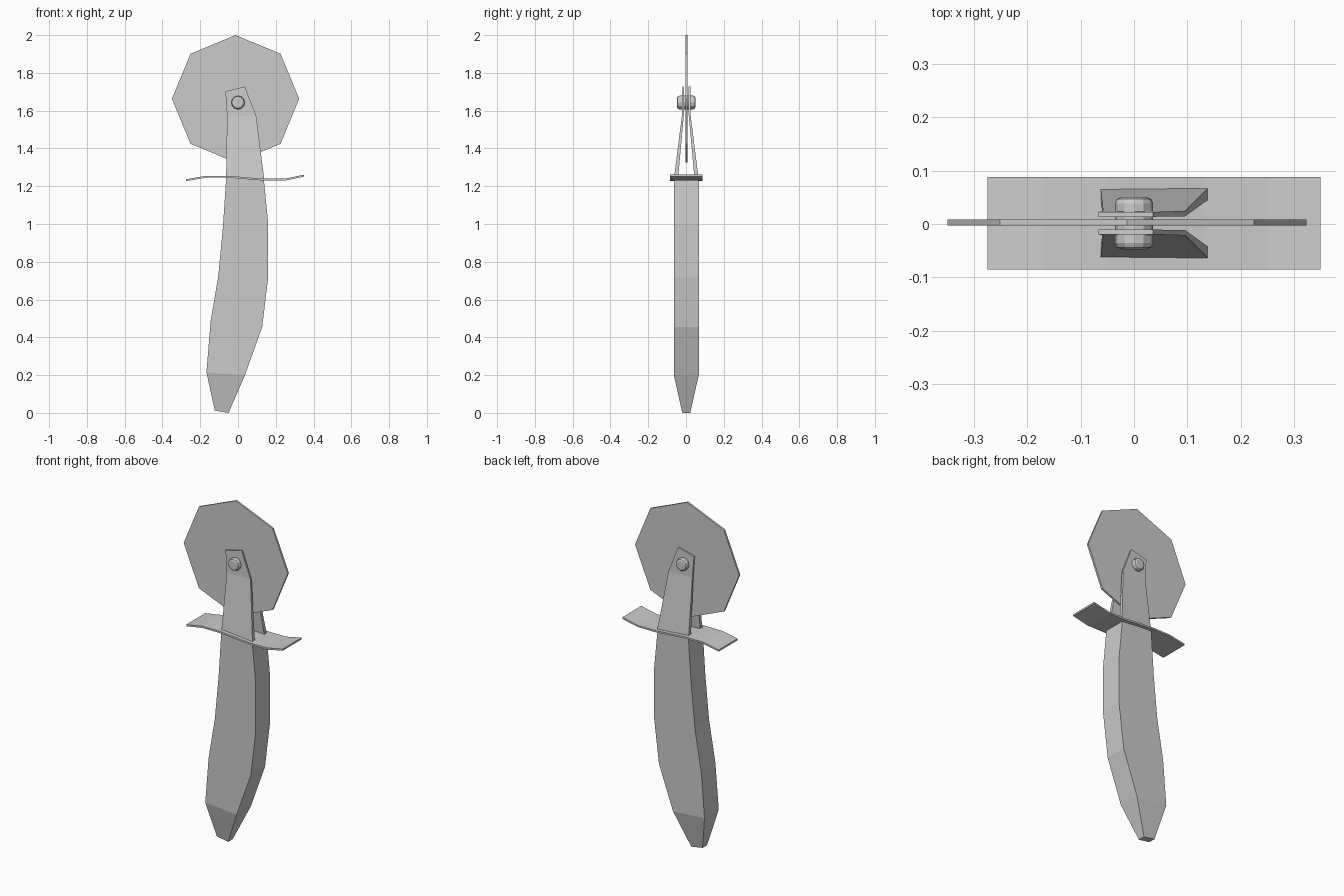
import bpy, bmesh, math
from mathutils import Matrix

if "Cube" in bpy.data.objects:
    bpy.data.objects.remove(bpy.data.objects["Cube"])

YC = 0.0015  # depth of the symmetry plane


def finish(name, bm):
    bmesh.ops.recalc_face_normals(bm, faces=bm.faces[:])
    mesh = bpy.data.meshes.new(name)
    bm.to_mesh(mesh)
    bm.free()
    obj = bpy.data.objects.new(name, mesh)
    bpy.context.collection.objects.link(obj)
    return obj


def loft(name, sections, side=1):
    """Box-like loft; section = left x, left z, right x, right z, y start, y end."""
    bm = bmesh.new()
    rings = []
    for xl, zl, xr, zr, y0, y1 in sections:
        corners = [(xl, y0, zl), (xr, y0, zr), (xr, y1, zr), (xl, y1, zl)]
        rings.append([bm.verts.new((x, YC + side * y, z)) for x, y, z in corners])
    for a, b in zip(rings, rings[1:]):
        for i in range(4):
            j = (i + 1) % 4
            bm.faces.new((a[i], a[j], b[j], b[i]))
    bm.faces.new(rings[0])
    bm.faces.new(rings[-1])
    return finish(name, bm)


def disc(name, sides, radius, depth, centre, bevel=0):
    """Cylinder lying along y with a corner pointing up."""
    bm = bmesh.new()
    bmesh.ops.create_cone(bm, cap_ends=True, segments=sides, radius1=radius,
                          radius2=radius, depth=depth,
                          matrix=Matrix.Rotation(math.pi / 2, 4, 'X'))
    if bevel:
        rims = [e for f in bm.faces if len(f.verts) == sides for e in f.edges]
        bmesh.ops.bevel(bm, geom=rims, offset=bevel, segments=2,
                        profile=0.5, affect='EDGES')
    bmesh.ops.translate(bm, verts=bm.verts[:], vec=centre)
    return finish(name, bm)


# Curved handle with tapered butt
H = 0.066
loft("handle", [
    (-0.123, 0.012, -0.05, 0.0, -0.021, 0.021),
    (-0.167, 0.215, 0.037, 0.2, -H, H),
    (-0.145, 0.485, 0.128, 0.455, -H, H),
    (-0.105, 0.72, 0.16, 0.72, -H, H),
    (-0.08, 0.98, 0.16, 1.0, -H, H),
    (-0.063, 1.24, 0.137, 1.235, -H, H),
])

# Wavy guard plate
wave = [(-0.275, 1.232), (-0.17, 1.25), (-0.05, 1.25), (0.13, 1.235),
        (0.25, 1.235), (0.35, 1.256)]
loft("guard", [(x, z - 0.005, x, z + 0.005, -0.087, 0.087) for x, z in wave])

# Pair of prongs that pinch in towards the wheel
for name, side in (("front_prong", -1), ("back_prong", 1)):
    loft(name, [
        (-0.063, 1.235, 0.139, 1.235, 0.044, 0.066),
        (-0.058, 1.575, 0.096, 1.575, 0.013, 0.023),
        (-0.067, 1.702, 0.036, 1.728, 0.012, 0.021),
    ], side)

# Octagonal cutting wheel and its axle pin
disc("cutting_wheel", 8, 0.337, 0.011, (-0.013, 0.003, 1.663))
disc("axle_pin", 12, 0.036, 0.098, (0, YC, 1.643), bevel=0.012)
